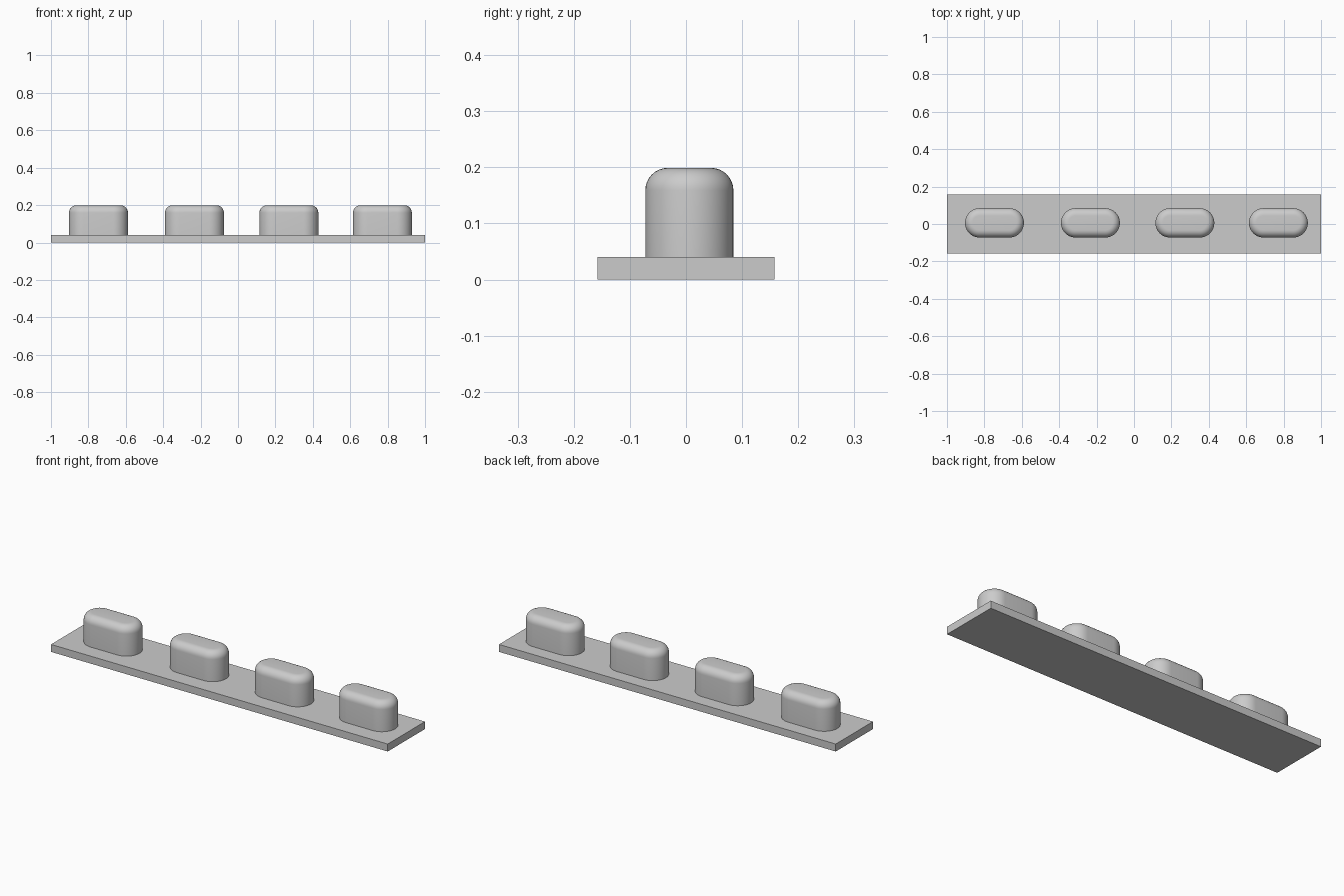
import bpy
import bmesh
from math import pi, sin, cos

cube = bpy.data.objects.get("Cube")
if cube:
    bpy.data.objects.remove(cube, do_unlink=True)

PLATE_TOP, PEG_TOP = 0.04, 0.199
PEG_RADIUS, PEG_HALF_STRAIGHT, FILLET = 0.0785, 0.079, 0.04
PEG_Y = 0.006
PEG_CENTRES = (-0.746, -0.233, 0.272, 0.772)
ARC_STEPS, FILLET_STEPS = 24, 8

grey = bpy.data.materials.new("plain grey")
grey.use_nodes = True
colour = (0.6, 0.6, 0.6, 1)
grey.diffuse_color = colour
grey.node_tree.nodes["Principled BSDF"].inputs["Base Color"].default_value = colour


def make_object(name, bm):
    bmesh.ops.recalc_face_normals(bm, faces=bm.faces)
    mesh = bpy.data.meshes.new(name)
    bm.to_mesh(mesh)
    bm.free()
    mesh.materials.append(grey)
    obj = bpy.data.objects.new(name, mesh)
    bpy.context.collection.objects.link(obj)
    return obj


def slot_ring(bm, radius, z):
    """Ring of vertices around a slot outline: two half circles joined by straights."""
    ring = []
    for side, start in ((1, -pi / 2), (-1, pi / 2)):
        for i in range(ARC_STEPS + 1):
            a = start + pi * i / ARC_STEPS
            ring.append(bm.verts.new((side * PEG_HALF_STRAIGHT + radius * cos(a),
                                      radius * sin(a), z)))
    return ring


def make_peg(name, x):
    bm = bmesh.new()
    # straight wall, then a quarter-round edge up to the flat top
    rings = [slot_ring(bm, PEG_RADIUS, PLATE_TOP)]
    for i in range(FILLET_STEPS + 1):
        t = pi / 2 * i / FILLET_STEPS
        rings.append(slot_ring(bm, PEG_RADIUS - FILLET * (1 - cos(t)),
                               PEG_TOP - FILLET * (1 - sin(t))))
    for low, high in zip(rings, rings[1:]):
        for i in range(len(low)):
            j = (i + 1) % len(low)
            bm.faces.new((low[i], low[j], high[j], high[i]))
    bm.faces.new(rings[0][::-1])
    bm.faces.new(rings[-1])
    peg = make_object(name, bm)
    peg.location = (x, PEG_Y, 0)
    return peg


# Base plate
bm = bmesh.new()
bmesh.ops.create_cube(bm, size=1)
bmesh.ops.scale(bm, vec=(2, 0.316, PLATE_TOP), verts=bm.verts)
bmesh.ops.translate(bm, vec=(0, 0, PLATE_TOP / 2), verts=bm.verts)
make_object("base_plate", bm)

# Row of rounded pegs
pegs = [make_peg(f"rounded_peg_{n}", x) for n, x in enumerate(PEG_CENTRES, 1)]
bpy.ops.object.select_all(action="DESELECT")
for peg in pegs:
    peg.select_set(True)
bpy.context.view_layer.objects.active = pegs[0]
bpy.ops.object.shade_smooth_by_angle()
